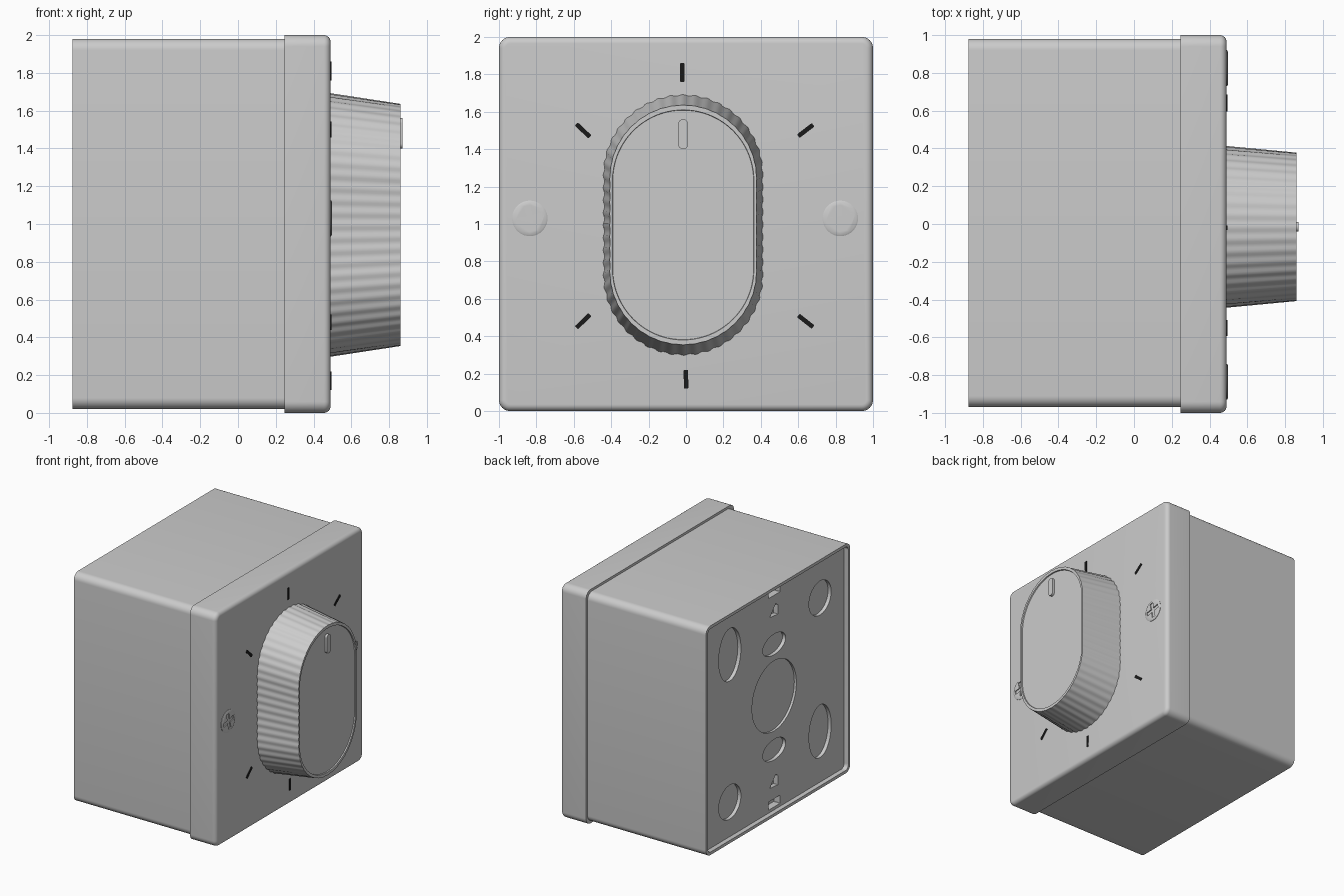
import bpy, bmesh, math
from math import sin, cos, pi

if "Cube" in bpy.data.objects:
    bpy.data.objects.remove(bpy.data.objects["Cube"])


def rounded(hy, hz, r, cy=0, cz=1, k=8, rot=0):
    """Rounded rectangle outline in the y-z plane."""
    pts = []
    for q, (sy, sz) in enumerate([(1, 1), (-1, 1), (-1, -1), (1, -1)]):
        for i in range(k + 1):
            a = q * pi / 2 + i * pi / 2 / k
            y = sy * (hy - r) + r * cos(a)
            z = sz * (hz - r) + r * sin(a)
            pts.append((cy + y * cos(rot) - z * sin(rot), cz + y * sin(rot) + z * cos(rot)))
    return pts


def ellipse(ry, rz, cy, cz, n=40):
    return [(cy + ry * cos(2 * pi * i / n), cz + rz * sin(2 * pi * i / n)) for i in range(n)]


def stadium(hw, hh, cy, cz, amp=0, waves=56, n=336):
    """Upright stadium outline, evenly spaced, with optional scallops."""
    s, pts = hh - hw, []
    half = pi * hw + 2 * s
    for i in range(n):
        d = 2 * half * i / n
        side = 1 if d < half else -1
        d %= half
        w = amp * cos(2 * pi * waves * i / n)
        if d < pi * hw:
            a = d / hw
            y, z = (hw + w) * cos(a), s + (hw + w) * sin(a)
        else:
            y, z = -(hw + w), s - (d - pi * hw)
        pts.append((cy + side * y, cz + side * z))
    return pts


def loft(bm, rings):
    """Closed solid through outlines placed at successive x positions."""
    loops = [[bm.verts.new((x, y, z)) for y, z in pts] for x, pts in rings]
    n = len(loops[0])
    for a, b in zip(loops, loops[1:]):
        for i in range(n):
            j = (i + 1) % n
            bm.faces.new((a[i], a[j], b[j], b[i]))
    bm.faces.new(loops[0][::-1])
    bm.faces.new(loops[-1])


def solid(name, *parts, smooth=True):
    bm = bmesh.new()
    for rings in parts:
        loft(bm, rings)
    bmesh.ops.remove_doubles(bm, verts=bm.verts, dist=1e-5)
    bmesh.ops.recalc_face_normals(bm, faces=bm.faces)
    me = bpy.data.meshes.new(name)
    bm.to_mesh(me)
    bm.free()
    ob = bpy.data.objects.new(name, me)
    bpy.context.collection.objects.link(ob)
    if smooth:
        shade(ob)
    return ob


def activate(ob):
    bpy.ops.object.select_all(action='DESELECT')
    ob.select_set(True)
    bpy.context.view_layer.objects.active = ob


def shade(ob):
    activate(ob)
    bpy.ops.object.shade_smooth_by_angle(angle=math.radians(32))


def cut(ob, *parts):
    """Subtract all the lofts in parts from ob."""
    cutter = solid("cutter", *parts, smooth=False)
    cutter.hide_render = True
    activate(ob)
    m = ob.modifiers.new("cut", 'BOOLEAN')
    m.operation, m.solver, m.object = 'DIFFERENCE', 'EXACT', cutter
    bpy.ops.object.modifier_apply(modifier="cut")
    bpy.data.objects.remove(cutter)
    shade(ob)


# Housing with a rimmed, recessed back panel
BACK, PANEL = -0.875, -0.835
outer = rounded(0.975, 0.98, 0.06, 0.005)
inner = rounded(0.95, 0.955, 0.04, 0.005)
housing = solid("housing", [(0.26, outer), (BACK, outer), (BACK, inner), (PANEL, inner)],
                smooth=False)

# Knock-outs, centre hole, key notches and clip slots in the back panel
pockets = [
    (ellipse(0.15, 0.225, 0.60, 1.60), 0.03), (ellipse(0.15, 0.145, -0.62, 1.62), 0.03),
    (ellipse(0.15, 0.225, -0.62, 0.48), 0.03), (ellipse(0.15, 0.145, 0.60, 0.34), 0.03),
    (ellipse(0.30, 0.30, 0, 1.02), 0.02),
]
for s in (1, -1):
    pockets.append((ellipse(0.155, 0.088, 0, 1.01 + s * 0.45), 0.03))
    cz = 1.02 + s * 0.73
    pockets.append(([(0.06, cz - 0.04), (-0.05, cz - 0.05), (-0.05, cz + 0.03), (-0.02, cz + 0.05)], 0.04))
    pockets.append((rounded(0.08, 0.035, 0.002, 0, 1.01 + s * 0.905, k=1), 0.06))
cut(housing, *[[(PANEL - 0.02, p), (PANEL + d, p)] for p, d in pockets])

# Front cover with rounded front edge
R = 0.035
rings = [(0.245, rounded(1, 1, 0.06))]
for i in range(7):
    a = i * pi / 12
    t = R * (1 - cos(a))
    rings.append((0.49 - R + R * sin(a), rounded(1 - t, 1 - t, 0.06 - t)))
solid("front_cover", rings)

# Tapered scalloped knob with a raised rim
KY, KZ = -0.015, 0.995
solid("knob", [
    (0.48, stadium(0.425, 0.695, KY, KZ, 0.004)),
    (0.86, stadium(0.392, 0.64, KY, KZ, 0.001)),
    (0.86, stadium(0.378, 0.615, KY, KZ)),
    (0.85, stadium(0.376, 0.613, KY, KZ)),
])

# Pointer on the knob
solid("knob_pointer", [(0.84, rounded(0.026, 0.08, 0.0255, KY, 1.48)),
                       (0.87, rounded(0.026, 0.08, 0.0255, KY, 1.48))])

# Cover screws with cross slots
for label, cy in (("left", -0.835), ("right", 0.825)):
    screw = solid("screw_" + label, [
        (0.47, ellipse(0.095, 0.095, cy, 1.03)), (0.493, ellipse(0.095, 0.095, cy, 1.03)),
        (0.498, ellipse(0.085, 0.085, cy, 1.03))], smooth=False)
    cross = []
    for q in range(4):
        for u, v in ((0.014, -0.014), (0.068, -0.018), (0.068, 0.018)):
            a = q * pi / 2 + 0.2
            cross.append((cy + u * cos(a) - v * sin(a), 1.03 + u * sin(a) + v * cos(a)))
    cut(screw, [(0.48, cross), (0.51, cross)])

# Plain black position ticks, pointing at the knob centre
black = bpy.data.materials.new("black")
black.diffuse_color = (0.01, 0.01, 0.01, 1)
black.use_nodes = True
black.node_tree.nodes["Principled BSDF"].inputs["Base Color"].default_value = black.diffuse_color
ticks = []
for y, z in ((-0.02, 1.81), (-0.55, 1.5), (0.64, 1.5), (-0.55, 0.48), (0.64, 0.48), (0, 0.17)):
    p = rounded(0.05, 0.012, 0.004, y, z, k=2, rot=math.atan2(z - KZ, y - KY))
    ticks.append([(0.485, p), (0.494, p)])
solid("position_ticks", *ticks).data.materials.append(black)
